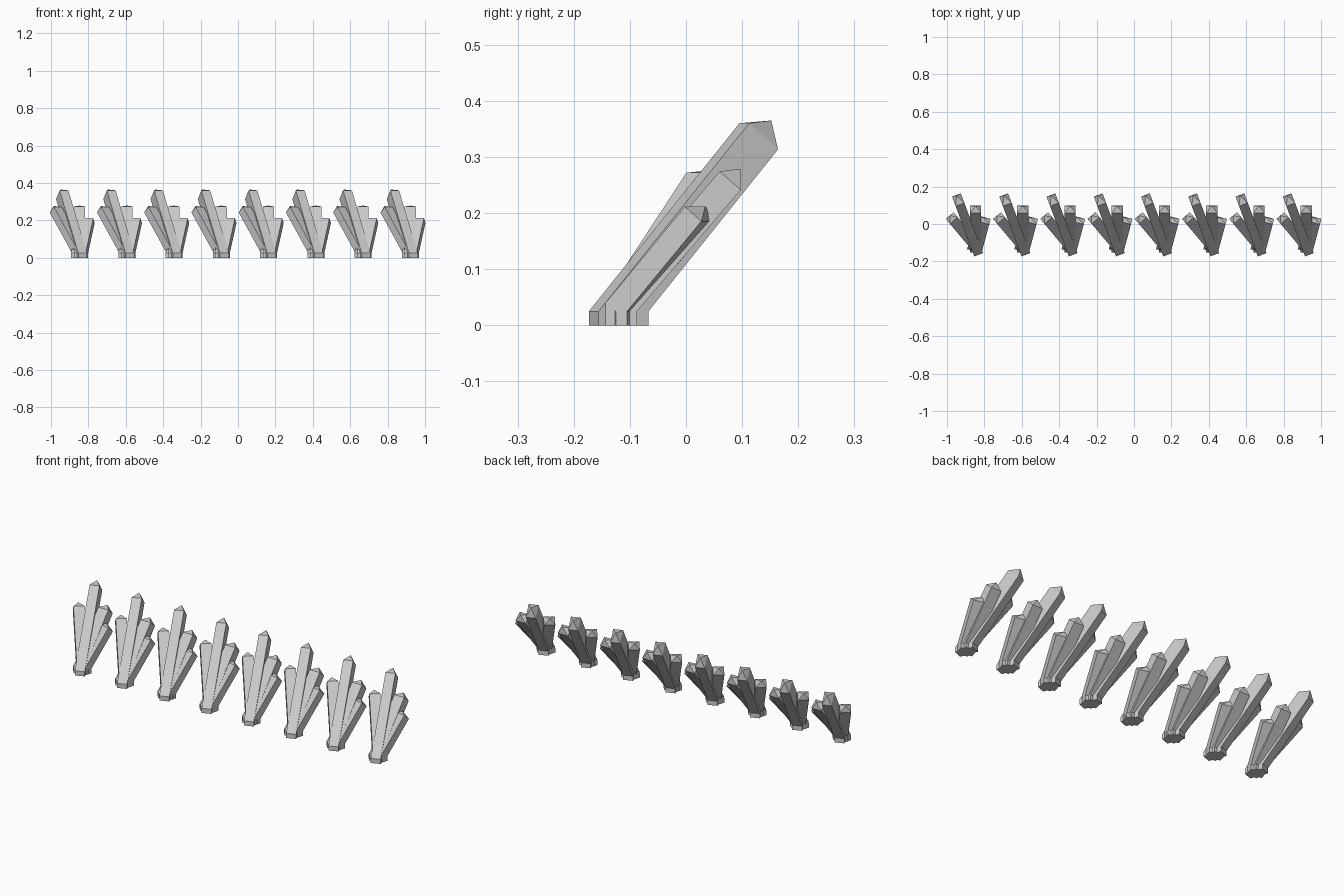
import bpy
import bmesh
from math import radians, sin, cos
from mathutils import Matrix, Vector

cube = bpy.data.objects.get("Cube")
if cube:
    bpy.data.objects.remove(cube)

stone = bpy.data.materials.new("pale_grey_stone")
stone.use_nodes = True
stone.diffuse_color = (0.6, 0.6, 0.6, 1)
stone.node_tree.nodes["Principled BSDF"].inputs["Base Color"].default_value = stone.diffuse_color

FOOT = 0.025          # height of the upright foot
CLUSTERS = 8
SPACING = 0.2526
TILT = radians(40.5)


def add_spike(bm, width, thick, length, tip, turn):
    """Leaning square shard: upright foot, slanted shaft, pyramid tip."""
    axis = Vector((0, sin(TILT), cos(TILT)))
    across = Vector((0, cos(TILT), -sin(TILT)))
    side = Vector((width / 2, 0, 0))
    flat = Vector((0, thick / cos(TILT) / 2, 0))
    foot_top = Vector((0, 0, FOOT))
    end = foot_top + axis * length
    spin = Matrix.Rotation(radians(turn), 3, 'Z')

    def ring(center, depth):
        return [bm.verts.new(spin @ (center + side * sx + depth * sy))
                for sx, sy in ((-1, -1), (1, -1), (1, 1), (-1, 1))]

    rings = [ring(Vector(), flat), ring(foot_top, flat),
             ring(end, across * thick / 2)]
    apex = bm.verts.new(spin @ (end + axis * tip))
    bm.faces.new(rings[0][::-1])
    for i in range(4):
        j = (i + 1) % 4
        for low, high in zip(rings, rings[1:]):
            bm.faces.new((low[i], low[j], high[j], high[i]))
        bm.faces.new((rings[2][i], rings[2][j], apex))


# name: width, thickness, shaft length, tip height, turn about z
spikes = {
    "tall_spike": (0.05, 0.072, 0.41, 0.037, 20.4),
    "side_spike": (0.055, 0.046, 0.305, 0.026, 40),
    "middle_spike": (0.06, 0.05, 0.306, 0.028, 0),
    "short_wide_spike": (0.08, 0.04, 0.228, 0.018, -15),
}

# Every cluster is the same fan of spikes growing from one foot
for name, shape in spikes.items():
    bm = bmesh.new()
    add_spike(bm, *shape)
    bmesh.ops.recalc_face_normals(bm, faces=bm.faces)
    mesh = bpy.data.meshes.new(name)
    bm.to_mesh(mesh)
    bm.free()
    mesh.materials.append(stone)
    for i in range(CLUSTERS):
        obj = bpy.data.objects.new(f"{name}_{i + 1}", mesh)
        obj.location = (-0.847 + i * SPACING, -0.12, 0)
        bpy.context.collection.objects.link(obj)
